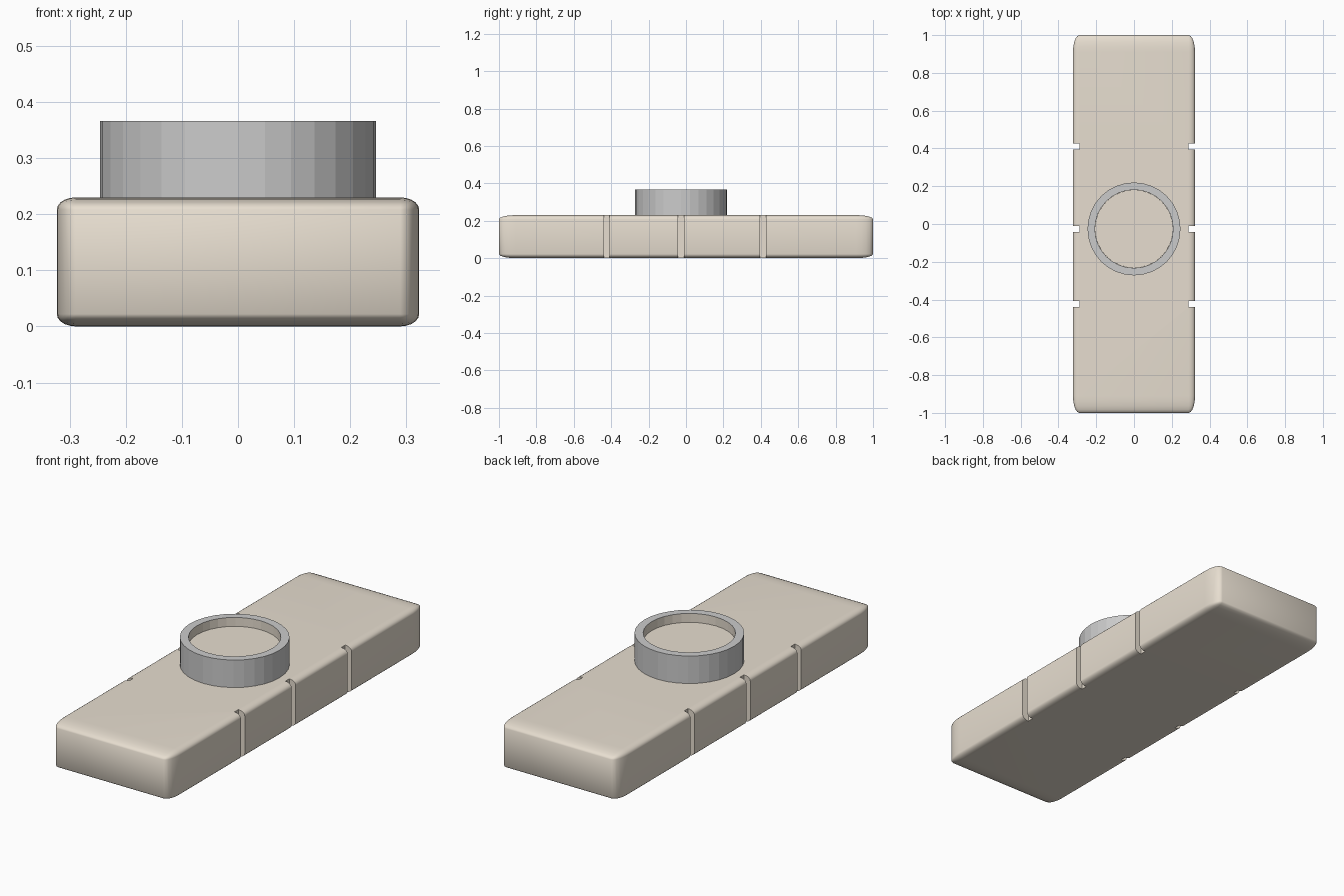
import bpy, bmesh
from math import radians, sin, cos, tau
from mathutils import Matrix

if "Cube" in bpy.data.objects:
    bpy.data.objects.remove(bpy.data.objects["Cube"])

beige = bpy.data.materials.new("beige")
beige.diffuse_color = (0.8, 0.73, 0.63, 1)
beige.use_nodes = True
beige.node_tree.nodes["Principled BSDF"].inputs["Base Color"].default_value = beige.diffuse_color


def make_object(name, bm, mats=()):
    bmesh.ops.recalc_face_normals(bm, faces=bm.faces)
    mesh = bpy.data.meshes.new(name)
    bm.to_mesh(mesh)
    bm.free()
    for m in mats:
        mesh.materials.append(m)
    ob = bpy.data.objects.new(name, mesh)
    bpy.context.collection.objects.link(ob)
    return ob


def add_box(bm, center, size):
    bmesh.ops.create_cube(bm, size=1, matrix=Matrix.Translation(center) @ Matrix.Diagonal((*size, 1)))


# Body: a bevelled cube remapped so each axis has its own corner radius
HALF, RADIUS = (0.323, 1.0, 0.115), (0.034, 0.09, 0.022)
bm = bmesh.new()
bmesh.ops.create_cube(bm, size=2)
bmesh.ops.bevel(bm, geom=bm.edges[:], offset=0.1, segments=5, profile=0.5, affect='EDGES')
for v in bm.verts:
    for i in range(3):
        c = abs(v.co[i])
        over = max(0, (c - 0.9) / 0.1)
        size = HALF[i] - RADIUS[i] * (1 - over) if c > 0.8 else c * HALF[i]
        v.co[i] = size if v.co[i] > 0 else -size
    v.co.z += HALF[2]
body = make_object("body", bm, [beige])

# Grooves down both long sides
bm = bmesh.new()
for y in (0.411, -0.026, -0.424):
    for side in (-1, 1):
        add_box(bm, (side * 0.338, y, 0.115), (0.1, 0.031, 0.4))
cutter = make_object("groove_cutter", bm, [beige])
cutter.hide_render = True
cut = body.modifiers.new("grooves", 'BOOLEAN')
cut.operation = 'DIFFERENCE'
cut.solver = 'EXACT'
cut.object = cutter
bpy.context.view_layer.objects.active = body
body.select_set(True)
bpy.ops.object.modifier_apply(modifier=cut.name)
bpy.data.objects.remove(cutter)
bpy.ops.object.shade_smooth_by_angle(angle=radians(35))

# Ring on top: grey collar around a shallow beige-lined dish
SIDES, CY = 32, -0.026


def circle(bm, r, z):
    return [bm.verts.new((r * cos(tau * i / SIDES), CY + r * sin(tau * i / SIDES), z))
            for i in range(SIDES)]


def bridge(bm, a, b):
    for i in range(SIDES):
        j = (i + 1) % SIDES
        bm.faces.new((a[i], a[j], b[j], b[i]))


bm = bmesh.new()
low, high = circle(bm, 0.246, 0.225), circle(bm, 0.246, 0.366)
in_high, in_low = circle(bm, 0.207, 0.366), circle(bm, 0.207, 0.225)
for a, b in ((low, high), (high, in_high), (in_high, in_low), (in_low, low)):
    bridge(bm, a, b)
make_object("collar_ring", bm)

bm = bmesh.new()
rim, floor_edge = circle(bm, 0.2065, 0.365), circle(bm, 0.2065, 0.322)
bridge(bm, rim, floor_edge)
bm.faces.new(floor_edge)
dish = make_object("ring_dish", bm, [beige])
if dish.data.polygons[SIDES].normal.z < 0:
    dish.data.flip_normals()
